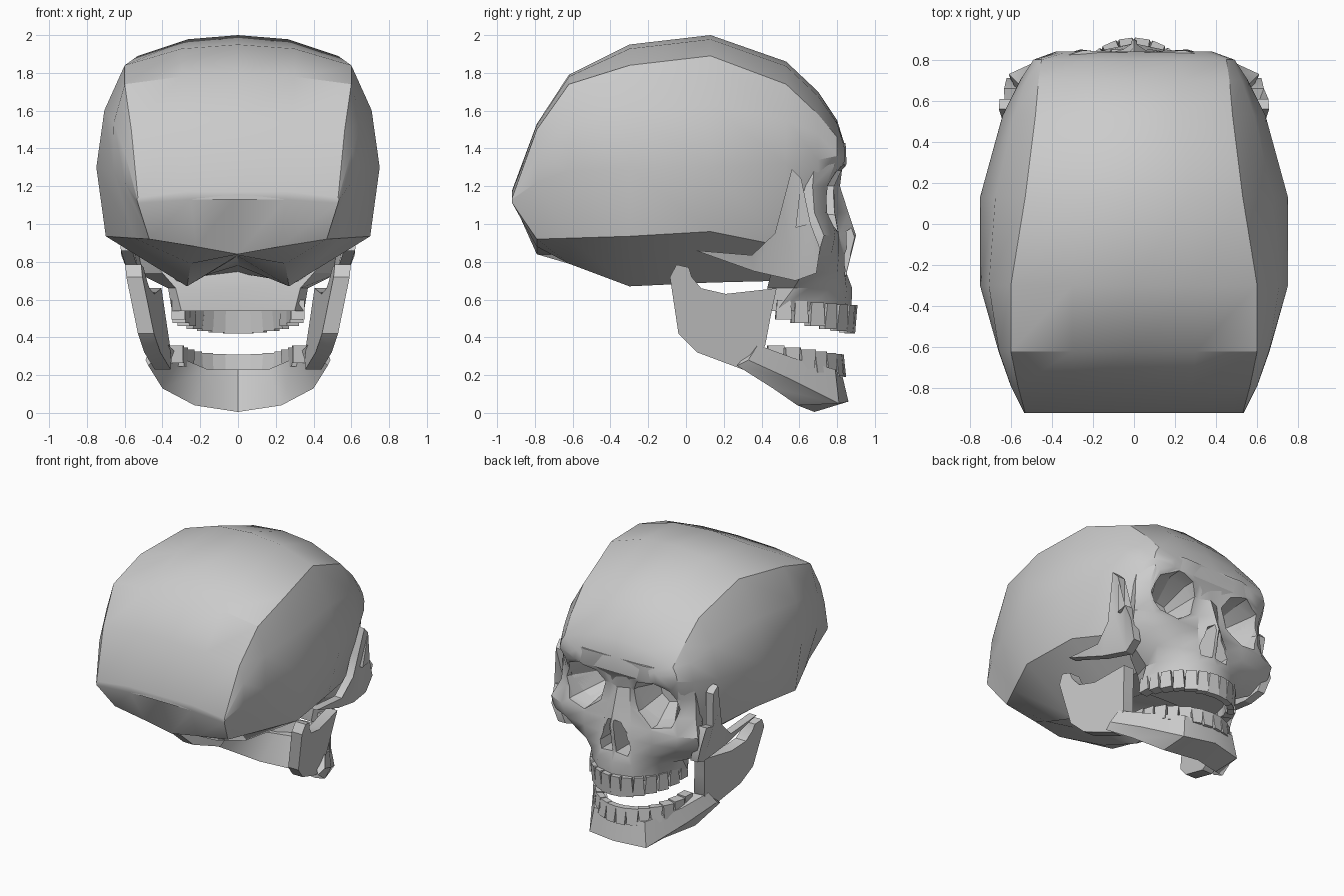
import bpy, bmesh, math
from mathutils import Matrix, Vector

if "Cube" in bpy.data.objects:
    bpy.data.objects.remove(bpy.data.objects["Cube"])


def make(name, bm):
    bmesh.ops.recalc_face_normals(bm, faces=bm.faces)
    me = bpy.data.meshes.new(name)
    bm.to_mesh(me)
    bm.free()
    ob = bpy.data.objects.new(name, me)
    bpy.context.collection.objects.link(ob)
    return ob


def loft(name, rings):
    """Closed rings of points, skinned and capped."""
    bm = bmesh.new()
    vs = [[bm.verts.new(p) for p in r] for r in rings]
    n = len(vs[0])
    for a, b in zip(vs, vs[1:]):
        for i in range(n):
            j = (i + 1) % n
            bm.faces.new((a[i], a[j], b[j], b[i]))
    for cap in (vs[0], vs[-1]):
        f = bm.faces.new(cap)
        bmesh.ops.triangulate(bm, faces=[f])
    return make(name, bm)


def mirror_ring(half):
    """First and last points lie on x = 0."""
    return half + [(-x, y, z) for x, y, z in reversed(half[1:-1])]


def plate(name, profile, xfun, thick, side):
    rings = [[(side * (xfun(y, z) - t), y, z) for y, z in profile] for t in (0, thick)]
    return loft(name, rings)


def cut(ob, cutters):
    bpy.context.view_layer.objects.active = ob
    for c in cutters:
        m = ob.modifiers.new("cut", 'BOOLEAN')
        m.operation = 'DIFFERENCE'
        m.solver = 'EXACT'
        m.object = c
        bpy.ops.object.modifier_apply(modifier=m.name)


# Cranium: y, top z, corner x z, widest x z, low side x z, base x z, base centre z
stations = [
    (-.92, 1.18, .53, 1.14, .535, 1.13, .53, 1.11, .25, 1.13, 1.16),
    (-.79, 1.53, .565, 1.50, .60, 1.22, .47, .92, .22, .88, .84),
    (-.62, 1.79, .60, 1.74, .66, 1.28, .55, .925, .25, .79, .835),
    (-.30, 1.95, .60, 1.84, .75, 1.30, .70, .935, .27, .67, .83),
    (.13, 2.0, .53, 1.89, .75, 1.30, .66, .96, .30, .69, .78),
    (.53, 1.86, .48, 1.74, .64, 1.32, .52, .88, .33, .70, .74),
    (.70, 1.70, .465, 1.58, .555, 1.34, .47, 1.12, .28, 1.0, 1.0),
    (.80, 1.55, .45, 1.46, .49, 1.36, .44, 1.29, .25, 1.26, 1.26),
    (.84, 1.42, .32, 1.40, .38, 1.36, .34, 1.33, .2, 1.32, 1.32),
]
rings = []
for y, t, cx, cz, mx, mz, lx, lz, bx, bz, o in stations:
    bulge = .06 * (cz - mz)
    rings.append(mirror_ring([
        (0, y, t), (cx * .5, y, t * .8 + cz * .2), (cx, y, cz),
        ((cx + mx) / 2 + bulge, y, (cz + mz) / 2 + bulge),
        (mx, y, mz), (lx, y, lz), (bx, y, bz), (0, y, o)]))
cranium = loft("cranium", rings)

# Face: horizontal sections, z then (x, y) from nose line round to the temple
levels = [
    (1.43, (0, .835), (.10, .84), (.25, .845), (.43, .79), (.48, .65), (.42, .45)),
    (1.32, (0, .81), (.10, .83), (.26, .85), (.47, .79), (.54, .68), (.48, .45)),
    (1.20, (0, .815), (.08, .78), (.26, .80), (.48, .74), (.55, .67), (.48, .45)),
    (1.06, (0, .86), (.09, .79), (.27, .78), (.48, .74), (.56, .68), (.48, .45)),
    (.94, (0, .90), (.11, .81), (.28, .81), (.48, .79), (.61, .73), (.50, .50)),
    (.84, (0, .875), (.13, .83), (.28, .81), (.46, .77), (.60, .70), (.48, .50)),
    (.74, (0, .85), (.14, .84), (.27, .80), (.40, .72), (.53, .62), (.40, .45)),
    (.66, (0, .88), (.14, .85), (.25, .77), (.34, .65), (.37, .57), (.33, .43)),
    (.54, (0, .875), (.14, .84), (.25, .75), (.32, .62), (.35, .48), (.30, .44)),
]
rings = [mirror_ring([(x, y, z) for x, y in pts] + [(0, .45, z)]) for z, *pts in levels]
face = loft("face", rings)

# Eye sockets and nose opening
eye = [(.12, 1.20), (.17, 1.28), (.30, 1.31), (.42, 1.26), (.47, 1.13),
       (.42, .99), (.28, .96), (.16, 1.05)]
nose = [(.014, .98), (.055, .96), (.125, .78), (.11, .72), (.014, .73)]
cutters = []
for s in (-1, 1):
    def eye_ring(y, k, shift):
        return [(s * (.29 + (x - .29) * k - shift), y, 1.13 + (z - 1.13) * k) for x, z in eye]
    cutters.append(loft("socket_cutter", [eye_ring(1.0, 1.08, 0), eye_ring(.74, 1, 0),
                                          eye_ring(.53, .5, .05)]))
    cutters.append(loft("nose_cutter", [[(s * x, y, z) for x, z in nose] for y in (1.0, .64)]))
cut(face, cutters)
cut(cranium, [cutters[0], cutters[2]])
for c in cutters:
    bpy.data.objects.remove(c)

# Cheek arch with its upright spike, and the rear upright of the lower jaw
arch = [(.05, .86), (.35, .835), (.47, .95), (.51, 1.10), (.56, 1.29), (.61, 1.24),
        (.58, .98), (.66, 1.0), (.71, .87), (.69, .74), (.58, .70), (.36, .75)]
ramus = [(-.085, .72), (-.05, .785), (.015, .77), (.03, .72), (.08, .66), (.21, .63),
         (.48, .66), (.45, .52), (.42, .36), (.38, .28), (.30, .23), (.06, .32), (-.04, .42)]


def arch_x(y, z):
    return .62 + .09 * (z - .86) - max(0, .8 - z) * .5


def ramus_x(y, z):
    return .52 - .16 * y + .18 * (z - .4)


for side, word in ((1, "right"), (-1, "left")):
    plate("cheek_arch_" + word, arch, arch_x, .06, side)
    plate("jaw_upright_" + word, ramus, ramus_x, .085, side)

# Lower jaw body, swept round from one side to the other
half = [
    [(0, .82, .23), (0, .86, .06), (0, .68, .005), (0, .73, .23)],
    [(.21, .79, .23), (.235, .81, .05), (.23, .59, .04), (.16, .69, .23)],
    [(.36, .57, .29), (.39, .55, .18), (.40, .46, .13), (.30, .53, .29)],
    [(.455, .38, .36), (.49, .33, .28), (.475, .27, .25), (.37, .36, .36)],
]
left = [[(-x, y, z) for x, y, z in r] for r in reversed(half[1:])]
loft("jaw_body", left + half)


# Teeth: tapered blocks round an arc
def teeth(name, width, back, depth, root, tip, count=14):
    bm = bmesh.new()
    for i in range(count):
        t = math.radians(-86 + 172 * i / (count - 1))
        f = math.cos(t)
        pos = Vector((width * math.sin(t), back + depth * f, 0))
        tangent = math.atan2(-depth * math.sin(t), width * math.cos(t))
        z0 = root[0] + (root[1] - root[0]) * f
        z1 = tip[0] + (tip[1] - tip[0]) * f
        w = .044 if i % 2 else .04
        cube = bmesh.ops.create_cube(bm, size=2)["verts"]
        for v in cube:
            end = v.co.z > 0
            v.co = Vector((v.co.x * w * (1 if end else .8),
                           v.co.y * (.022 if end and f > .6 else .036),
                           z1 if end else z0))
        bmesh.ops.transform(bm, verts=cube,
                            matrix=Matrix.Translation(pos) @ Matrix.Rotation(tangent, 4, 'Z'))
    make(name, bm)


teeth("upper_teeth", .315, .49, .38, (.60, .57), (.50, .42))
teeth("lower_teeth", .325, .45, .36, (.27, .19), (.36, .31))

for ob in bpy.context.scene.objects:
    bpy.ops.object.select_all(action='DESELECT')
    ob.select_set(True)
    bpy.context.view_layer.objects.active = ob
    bpy.ops.object.shade_smooth_by_angle(angle=math.radians(32))
